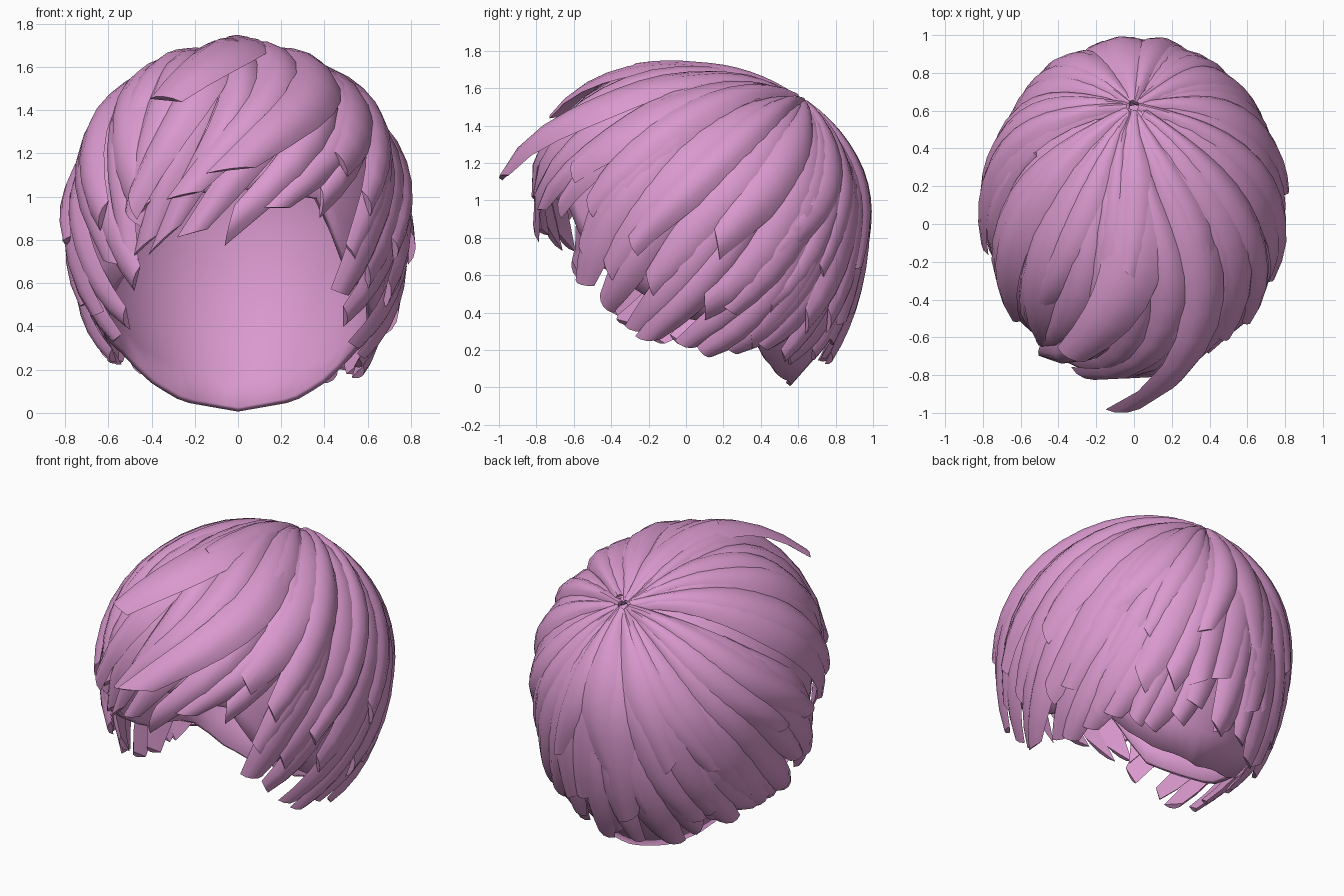
import bpy, bmesh, random
from math import sin, cos, pi, radians, sqrt, hypot, acos
from mathutils import Vector

random.seed(5)
if "Cube" in bpy.data.objects:
    bpy.data.objects.remove(bpy.data.objects["Cube"])

pink = bpy.data.materials.new("orchid_pink")
pink.use_nodes = True
pink.diffuse_color = (0.70, 0.32, 0.62, 1)
pink.node_tree.nodes["Principled BSDF"].inputs["Base Color"].default_value = pink.diffuse_color

CENTRE = Vector((0, 0.08, 0.88))
WIDE, DEEP, TALL = 0.79, 0.89, 0.835
CROWN = Vector((0, 0.62, 0.785)).normalized()


# Head form: an ellipsoid stretched towards the nape and fuller above the brow
def height_radius(up, back):
    return TALL if up >= 0 else 1.03 + 0.12 * max(0, back)


def on_head(u, lift=1.0):
    back = u.y / max(hypot(u.x, u.y), 1e-6)
    r = height_radius(u.z, back)
    brow = 1 + 0.12 * max(0, -u.y) * max(0, u.z)
    return CENTRE + Vector((WIDE * u.x, DEEP * u.y, r * u.z)) * lift * brow


def toward(az, z):
    """Unit direction for an angle around the head (0 = front) and a height."""
    a = radians(az)
    up = (z - CENTRE.z) / height_radius(z - CENTRE.z, -cos(a))
    up = max(-0.98, min(0.98, up))
    flat = sqrt(1 - up * up)
    return Vector((flat * sin(a), -flat * cos(a), up))


def lerp_table(table, x):
    for (x0, y0), (x1, y1) in zip(table, table[1:]):
        if x <= x1:
            return y0 + (y1 - y0) * (x - x0) / (x1 - x0)
    return table[-1][1]


HEM = [(0, 0.88), (28, 0.80), (40, 0.50), (60, 0.32), (80, 0.20),
       (105, 0.22), (135, 0.14), (180, 0.16)]
CAP_HEM = [(0, 1.05), (30, 1.0), (45, 0.66), (80, 0.34), (110, 0.26),
           (128, 0.08), (145, -0.01), (180, -0.06)]


def wrap(az):
    return (az + 180) % 360 - 180


def finish(name, bm):
    bmesh.ops.recalc_face_normals(bm, faces=bm.faces)
    mesh = bpy.data.meshes.new(name)
    bm.to_mesh(mesh)
    bm.free()
    mesh.materials.append(pink)
    obj = bpy.data.objects.new(name, mesh)
    bpy.context.collection.objects.link(obj)
    bpy.ops.object.select_all(action='DESELECT')
    obj.select_set(True)
    bpy.context.view_layer.objects.active = obj
    bpy.ops.object.shade_smooth_by_angle(angle=radians(42))
    return obj


# Hair cap with an open face
def build_cap():
    bm = bmesh.new()
    around, rows = 48, 12
    top = bm.verts.new(on_head(Vector((0, 0, 1)), 0.93))
    rings = []
    for j in range(1, rows + 1):
        ring = []
        for i in range(around):
            az = wrap(360 * i / around)
            end = toward(az, lerp_table(CAP_HEM, abs(az)))
            polar = acos(end.z) * j / rows
            a = radians(az)
            u = Vector((sin(polar) * sin(a), -sin(polar) * cos(a), cos(polar)))
            ring.append(bm.verts.new(on_head(u, 0.93)))
        rings.append(ring)
    for i in range(around):
        k = (i + 1) % around
        bm.faces.new((top, rings[0][i], rings[0][k]))
        for a, b in zip(rings, rings[1:]):
            bm.faces.new((a[i], b[i], b[k], a[k]))
    cap = finish("hair_cap", bm)
    shell = cap.modifiers.new("thickness", 'SOLIDIFY')
    shell.thickness = 0.03


# One lock: a lens-shaped section lofted from the crown to its blunt tip
def add_lock(bm, az, z, width, bend=0.0, flick=0.0, lift=0.97, start=0.02, thick=0.045):
    end = toward(az, z)
    angle = CROWN.angle(end)
    across = CROWN.cross(end).normalized()
    slant = random.choice((-1, 1)) * random.uniform(0.01, 0.035)

    def path(t):
        u = (CROWN * sin((1 - t) * angle) + end * sin(t * angle)) / sin(angle)
        u = (u + across * bend * sin(pi * max(t, 0) ** 1.4)).normalized()
        return on_head(u, lift + flick * max(t, 0) ** 4), u

    steps = 12
    rings = []
    for i in range(steps + 1):
        s = i / steps
        ring = []
        grow = min(1, s / 0.55)
        w = width * (0.25 + 0.75 * grow * grow * (3 - 2 * grow))
        w *= 1 - 0.5 * max(0, (s - 0.6) / 0.4) ** 2
        for c, h in ((-1, -0.35), (-0.55, 0.65), (0, 1), (0.55, 0.65), (1, -0.35), (0, -0.4)):
            t = start + (1 - start) * s * (1 + slant * c)
            p, u = path(t)
            tangent = path(t + 0.02)[0] - path(t - 0.02)[0]
            normal = Vector((u.x / WIDE, u.y / DEEP, u.z / TALL)).normalized()
            side = normal.cross(tangent).normalized()
            taper = thick * (0.4 + 0.6 * grow) * (1 - 0.5 * s ** 4)
            ring.append(bm.verts.new(p + side * w * c + normal * taper * h))
        rings.append(ring)
    for a, b in zip(rings, rings[1:]):
        for i in range(6):
            k = (i + 1) % 6
            bm.faces.new((a[i], a[k], b[k], b[i]))
    bm.faces.new(rings[0])
    bm.faces.new(rings[-1])


# Ring of locks around the head, combed forward; rise shortens them above the hem
def build_layer(name, count, rise, width, lift, start, front_gap, turn=0):
    bm = bmesh.new()
    for i in range(count):
        az = wrap(360 * (i + 0.5) / count + turn + random.uniform(-4, 4))
        if abs(az) < front_gap:
            continue
        z = lerp_table(HEM, abs(az)) + rise + random.uniform(-0.05, 0.09)
        add_lock(bm, az, z, width * random.uniform(0.85, 1.2),
                 bend=0.10 * sin(radians(az)) + random.uniform(-0.05, 0.05),
                 flick=random.uniform(0, 0.045),
                 lift=lift + random.uniform(-0.008, 0.008),
                 start=start + random.uniform(0, 0.04))
    finish(name, bm)


# Swept fringe locks: angle, tip height, width, bend, flick
FRINGE = [
    (-42, 0.76, 0.10, 0.15, 0.02), (-38, 0.90, 0.11, 0.36, 0.05),
    (-34, 0.77, 0.10, 0.58, 0.03), (-26, 0.80, 0.09, 0.68, 0.04),
    (-16, 0.83, 0.10, 0.72, 0.03), (-3, 0.87, 0.10, 0.66, 0.03),
    (12, 0.95, 0.10, 0.50, 0.02), (30, 0.98, 0.10, 0.22, 0.01),
]
TOP_FRINGE = [
    (-26, 1.36, 0.16, 0.30, 0.16), (-36, 0.96, 0.11, 0.55, 0.08),
    (-2, 1.08, 0.13, 0.55, 0.22), (-18, 1.00, 0.11, 0.66, 0.06),
    (38, 1.15, 0.14, 0.18, 0.03), (-48, 1.32, 0.11, 0.12, 0.02),
    (10, 1.34, 0.12, 0.34, 0.03),
]


def build_fringe(name, rows, lift):
    bm = bmesh.new()
    for az, z, width, bend, flick in rows:
        add_lock(bm, az, z, width, bend, flick, lift)
    finish(name, bm)


build_cap()
build_layer("under_locks", 34, 0.0, 0.11, 0.95, 0.3, 34)
build_layer("middle_locks", 24, 0.20, 0.12, 0.97, 0.02, 32, 5)
build_layer("upper_locks", 15, 0.50, 0.12, 0.985, 0.01, 46, 9)
build_fringe("fringe", FRINGE, 0.955)
build_fringe("top_fringe", TOP_FRINGE, 0.97)

# Short tuft lying over the parting
tuft = bmesh.new()
add_lock(tuft, -6, 1.66, 0.09, 0.04, 0.05, 0.985, 0.04, 0.03)
finish("crown_tuft", tuft)
